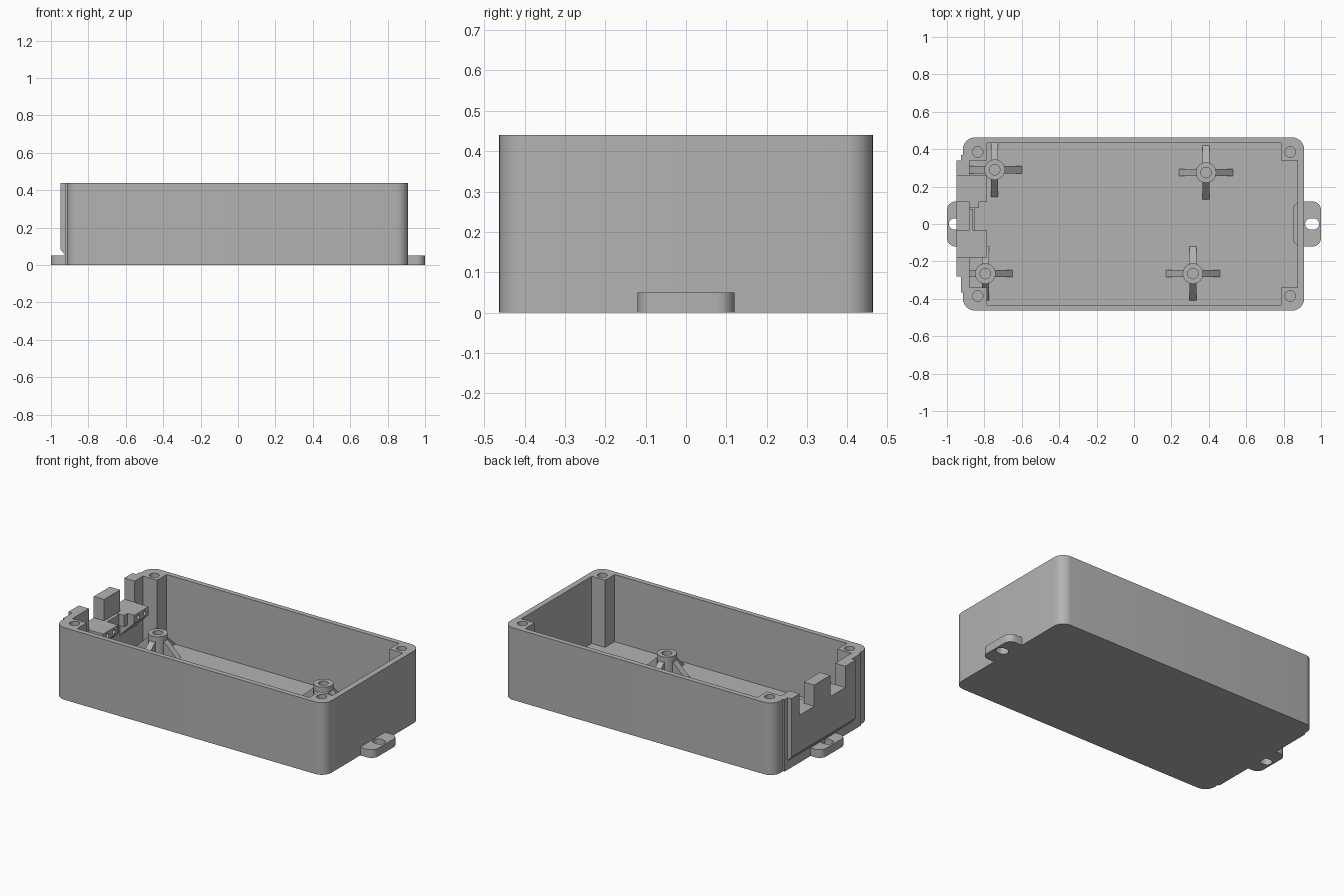
import bpy
import math
from mathutils import Vector

cube = bpy.data.objects.get("Cube")
if cube:
    bpy.data.objects.remove(cube, do_unlink=True)

grey = bpy.data.materials.new("grey plastic")
grey.use_nodes = True
colour = (0.45, 0.45, 0.45, 1)
grey.diffuse_color = colour
grey.node_tree.nodes["Principled BSDF"].inputs["Base Color"].default_value = colour

HEIGHT, FLOOR, WALL_X, SLOT_Z = 0.44, 0.03, -0.88, 0.31
SLOTS = [(0.12, 0.26), (-0.18, -0.035)]


def prism(name, points, low, high, place=lambda u, v, w: (u, v, w)):
    """Extrude a 2D outline from low to high; place maps it into space."""
    n = len(points)
    verts = [place(u, v, w) for w in (low, high) for u, v in points]
    faces = [tuple(range(n)), tuple(range(n, 2 * n))]
    faces += [(i, (i + 1) % n, n + (i + 1) % n, n + i) for i in range(n)]
    mesh = bpy.data.meshes.new(name)
    mesh.from_pydata(verts, [], faces)
    obj = bpy.data.objects.new(name, mesh)
    bpy.context.collection.objects.link(obj)
    mesh.materials.append(grey)
    # consistent outward normals
    bpy.ops.object.select_all(action='DESELECT')
    bpy.context.view_layer.objects.active = obj
    obj.select_set(True)
    bpy.ops.object.mode_set(mode='EDIT')
    bpy.ops.mesh.select_all(action='SELECT')
    bpy.ops.mesh.normals_make_consistent(inside=False)
    bpy.ops.object.mode_set(mode='OBJECT')
    return obj


def along_y(u, v, w):
    return (u, w, v)


def along_x(u, v, w):
    return (w, u, v)


def rect(x0, x1, y0, y1):
    return [(x0, y0), (x1, y0), (x1, y1), (x0, y1)]


def rounded(x0, x1, y0, y1, r, steps=8):
    corners = [(x1 - r, y1 - r), (x0 + r, y1 - r), (x0 + r, y0 + r), (x1 - r, y0 + r)]
    return [(cx + r * math.cos(a), cy + r * math.sin(a))
            for q, (cx, cy) in enumerate(corners)
            for a in [(q + i / steps) * math.pi / 2 for i in range(steps + 1)]]


def circle(x, y, r, n=32):
    return [(x + r * math.cos(2 * math.pi * i / n), y + r * math.sin(2 * math.pi * i / n))
            for i in range(n)]


def cut(obj, cutters):
    """Subtract the cutters, bake the result and delete them."""
    for c in cutters:
        c.hide_render = True
        mod = obj.modifiers.new("cut", 'BOOLEAN')
        mod.operation, mod.solver, mod.object = 'DIFFERENCE', 'EXACT', c
    graph = bpy.context.evaluated_depsgraph_get()
    mesh = bpy.data.meshes.new_from_object(obj.evaluated_get(graph))
    obj.modifiers.clear()
    obj.data = mesh
    for c in cutters:
        bpy.data.objects.remove(c, do_unlink=True)


def slot_cutters():
    return [prism("slot_cutter", rect(-1.1, -0.8, a, b), SLOT_Z, 0.6) for a, b in SLOTS]


# Tray: rounded box, cavity leaves four corner screw posts
tray = prism("tray", rounded(-0.915, 0.91, -0.463, 0.463, 0.065), 0, HEIGHT)
x0, x1, px, iy, py = WALL_X, 0.875, 0.785, 0.432, 0.34
cavity = [(x0, -py), (-px, -py), (-px, -iy), (px, -iy), (px, -py), (x1, -py),
          (x1, py), (px, py), (px, iy), (-px, iy), (-px, py), (x0, py)]
cutters = [prism("cavity_cutter", cavity, FLOOR, 0.6)]
cutters += [prism("screw_cutter", circle(sx * 0.835, sy * 0.385, 0.028), 0.2, 0.6)
            for sx in (-1, 1) for sy in (-1, 1)]
cut(tray, cutters + slot_cutters())

# Stepped connector panel on the slotted end
frame = prism("panel_frame", rect(-0.925, -0.914, -0.365, 0.37), 0, HEIGHT)
cut(frame, slot_cutters())
profile = [(-0.95, HEIGHT), (-0.95, 0.085), (-0.925, 0.055), (-0.924, 0.055), (-0.924, HEIGHT)]
panel = prism("connector_panel", profile, -0.28, 0.34, along_y)
cut(panel, slot_cutters())

# Cable seats behind the slots, with sloped undersides and two small holes
seat_profile = [(WALL_X - 0.01, SLOT_Z), (-0.785, SLOT_Z), (-0.785, 0.26),
                (WALL_X, 0.165), (WALL_X - 0.01, 0.165)]
for i, (a, b) in enumerate(SLOTS):
    seat = prism(f"cable_seat_{i + 1}", seat_profile, a, b, along_y)
    mid = (a + b) / 2
    cut(seat, [prism("hole_cutter", circle(mid + s * 0.03, 0.285, 0.013, 16), -0.84, -0.7, along_x)
               for s in (-1, 1)])
prism("inner_shelf", rect(WALL_X - 0.01, -0.86, -0.035, 0.08), 0.2, SLOT_Z)
prism("inner_stop", rect(WALL_X - 0.01, -0.83, 0.085, 0.12), 0.24, SLOT_Z)

# Mounting ears with elongated holes
for name, s in (("right_end_ear", 1), ("left_end_ear", -1)):
    a, b = sorted((s * 0.85, s * 1.0))
    ear = prism(name, rounded(a, b, -0.12, 0.12, 0.045), 0, 0.05)
    a, b = sorted((s * 0.915, s * 0.99))
    cut(ear, [prism("ear_cutter", rounded(a, b, -0.03, 0.03, 0.0299), -0.1, 0.2)])

# Board standoffs: drilled bosses braced by four triangular ribs
RIB, TOP = 0.145, 0.15
for i, (x, y) in enumerate([(-0.745, 0.29), (0.385, 0.275), (-0.795, -0.265), (0.315, -0.265)]):
    boss = prism(f"standoff_{i + 1}", circle(x, y, 0.055), FLOOR - 0.01, TOP)
    cut(boss, [prism("drill_cutter", circle(x, y, 0.028), FLOOR + 0.01, 0.3)])
    for k in range(4):
        d = Vector((round(math.cos(k * math.pi / 2)), round(math.sin(k * math.pi / 2))))
        # ribs stop inside the end wall
        reach = min(RIB, x + 0.9) if d.x < 0 else RIB
        end_z = FLOOR + (RIB - reach)
        rib = [(0.04, FLOOR - 0.01), (reach, FLOOR - 0.01), (reach, end_z), (0.04, FLOOR + 0.1)]
        prism(f"standoff_{i + 1}_rib_{k + 1}", rib, -0.019, 0.019,
              lambda u, v, w: (x + d.x * u - d.y * w, y + d.y * u + d.x * w, v))

# Smooth curved walls, sharp edges
bpy.ops.object.select_all(action='DESELECT')
for obj in bpy.context.collection.objects:
    if obj.type == 'MESH' and obj.data.materials and obj.data.materials[0] == grey:
        obj.select_set(True)
        bpy.context.view_layer.objects.active = obj
bpy.ops.object.shade_smooth_by_angle(angle=math.radians(30))
